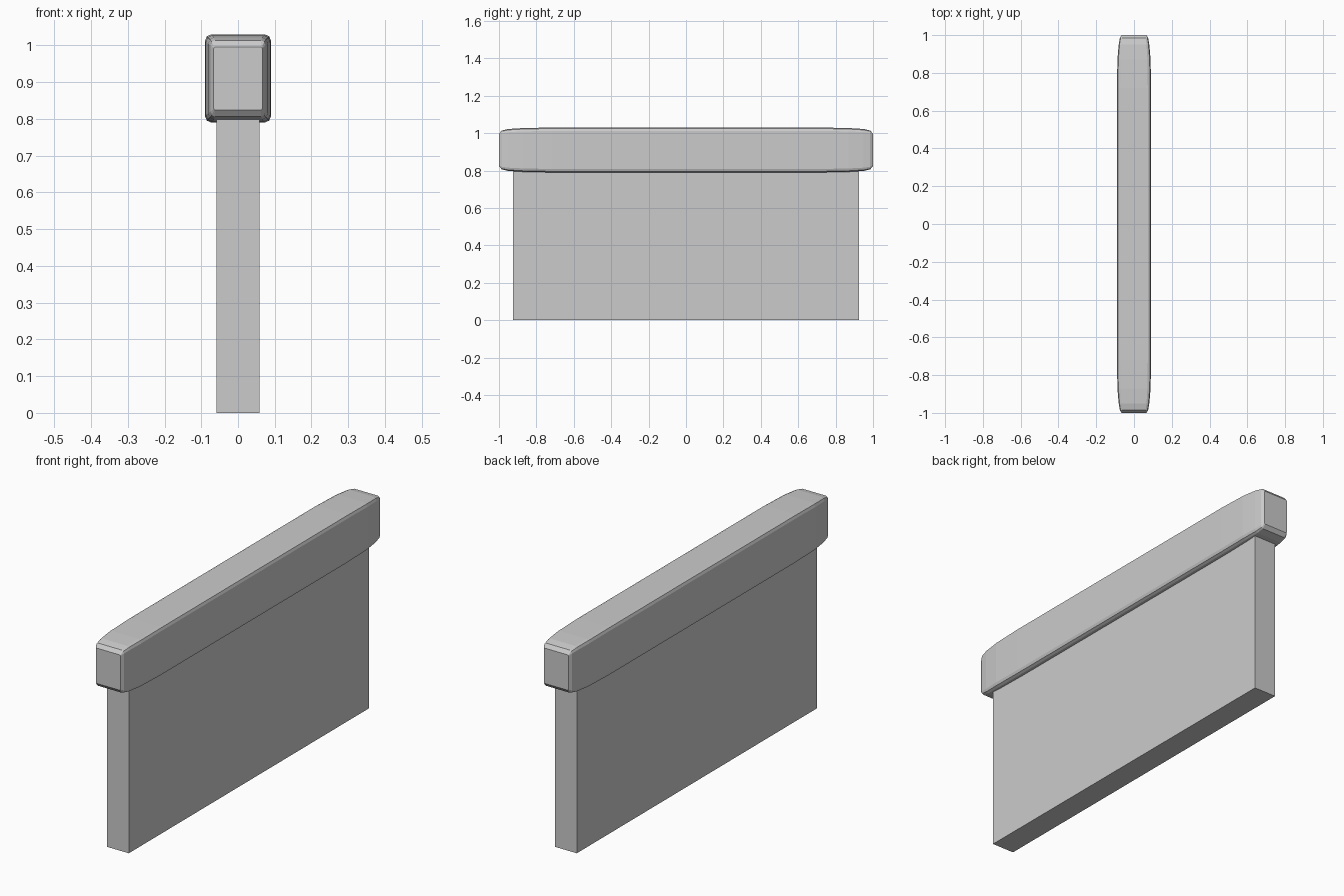
import bpy
import bmesh

old = bpy.data.objects.get("Cube")
if old:
    bpy.data.objects.remove(old, do_unlink=True)

grey = bpy.data.materials.new("plain_grey")
grey.use_nodes = True
colour = (0.6, 0.6, 0.6, 1)
grey.diffuse_color = colour
grey.node_tree.nodes["Principled BSDF"].inputs["Base Color"].default_value = colour


def finish(name, bm):
    bmesh.ops.recalc_face_normals(bm, faces=bm.faces)
    mesh = bpy.data.meshes.new(name)
    bm.to_mesh(mesh)
    bm.free()
    mesh.materials.append(grey)
    obj = bpy.data.objects.new(name, mesh)
    bpy.context.collection.objects.link(obj)
    return obj


def ring(bm, y, half_w, half_h, mid_z, cx, cz):
    """Rectangle section with chamfered corners."""
    pts = []
    for sx, sz in ((1, 1), (-1, 1), (-1, -1), (1, -1)):
        side = (sx * half_w, sz * (half_h - cz))
        cap = (sx * (half_w - cx), sz * half_h)
        knee = (sx * (half_w - cx * 0.3), sz * (half_h - cz * 0.3))
        pts += [side, knee, cap] if sx * sz > 0 else [cap, knee, side]
    return [bm.verts.new((x, y, mid_z + z)) for x, z in pts]


# Thin upright panel
bm = bmesh.new()
bmesh.ops.create_cube(bm, size=1)
bmesh.ops.scale(bm, vec=(0.118, 1.85, 0.82), verts=bm.verts)
bmesh.ops.translate(bm, vec=(0, 0, 0.41), verts=bm.verts)
finish("panel", bm)

# Softly tapered rail capping the panel: y, half width, half height, chamfers
half = [
    (1.0, 0.066, 0.086, 0.004, 0.004),
    (0.985, 0.075, 0.104, 0.012, 0.014),
    (0.95, 0.081, 0.112, 0.015, 0.017),
    (0.87, 0.088, 0.117, 0.017, 0.018),
    (0.72, 0.09, 0.12, 0.017, 0.018),
]
sections = [(-y, *rest) for y, *rest in half] + half[::-1]
bm = bmesh.new()
rings = [ring(bm, y, w, h, 0.91, cx, cz) for y, w, h, cx, cz in sections]
for a, b in zip(rings, rings[1:]):
    for i in range(len(a)):
        j = (i + 1) % len(a)
        bm.faces.new((a[i], a[j], b[j], b[i]))
bm.faces.new(rings[0])
bm.faces.new(rings[-1])
finish("top_rail", bm)
